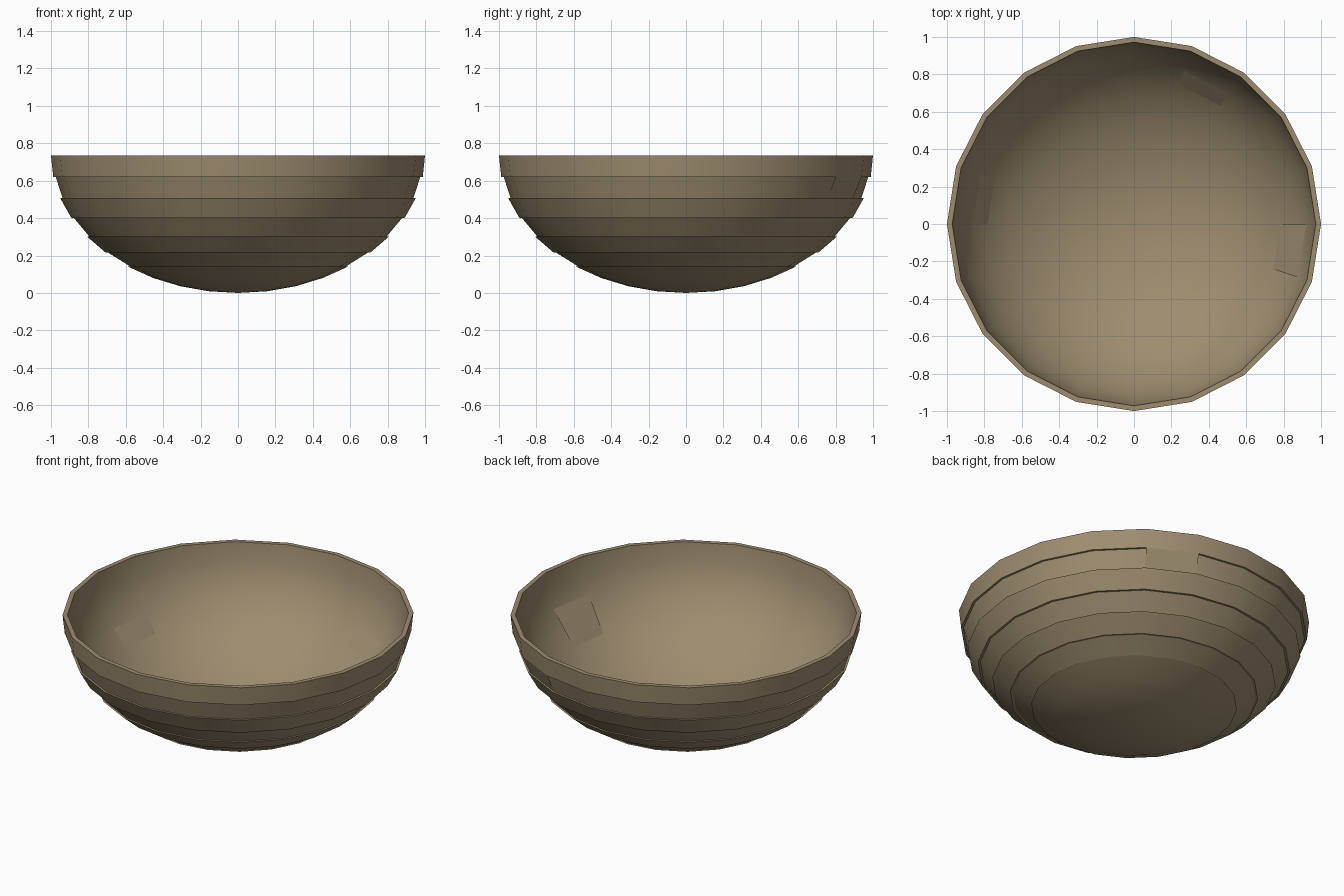
import bpy, bmesh
from math import sin, cos, radians, pi

if "Cube" in bpy.data.objects:
    bpy.data.objects.remove(bpy.data.objects["Cube"])

SIDES, H, WALL, STEP = 20, 0.735, 0.028, 0.013

mat = bpy.data.materials.new("clay")
mat.diffuse_color = (0.34, 0.265, 0.16, 1)
mat.use_nodes = True
mat.node_tree.nodes["Principled BSDF"].inputs["Base Color"].default_value = mat.diffuse_color


def shell(deg, inset=0.0):
    """Radius and height on the half ellipsoid, deg below the rim."""
    a = radians(deg)
    return (1 - inset) * cos(a), H - (H - inset * 0.8) * sin(a)


def finish(name, bm, smooth=True):
    me = bpy.data.meshes.new(name)
    bm.to_mesh(me)
    bm.free()
    ob = bpy.data.objects.new(name, me)
    bpy.context.collection.objects.link(ob)
    me.materials.append(mat)
    if smooth:
        bpy.ops.object.select_all(action='DESELECT')
        ob.select_set(True)
        bpy.context.view_layer.objects.active = ob
        bpy.ops.object.shade_smooth_by_angle(angle=radians(30))
    return ob


def point(r, z, step):
    a = 2 * pi * step / SIDES
    return (r * cos(a), r * sin(a), z)


# Bowl: stepped bands outside, smooth curve inside, lathed as one closed shell
profile = []
for band in range(6):
    back = STEP if band % 2 else 0.0
    for deg in (band * 9, band * 9 + 9):
        r, z = shell(deg)
        profile.append((r - back, z))
profile += [shell(d) for d in (54, 63, 72, 81)]
inner = [shell(d, WALL) for d in range(0, 90, 9)]

bm = bmesh.new()
outline = inner[::-1] + profile
rings = [[bm.verts.new(point(r, z, i)) for i in range(SIDES)] for r, z in outline]
for lo, hi in zip(rings, rings[1:]):
    for i in range(SIDES):
        j = (i + 1) % SIDES
        bm.faces.new((lo[i], lo[j], hi[j], hi[i]))
for ring, z in ((rings[0], WALL * 0.8), (rings[-1], 0.0)):
    tip = bm.verts.new((0, 0, z))
    for i in range(SIDES):
        bm.faces.new((ring[i], ring[(i + 1) % SIDES], tip))
bmesh.ops.recalc_face_normals(bm, faces=bm.faces)
finish("bowl", bm)


# Flat patches, each one side wide: step, upper and lower profile points
def patch(name, step, top, bottom, outward):
    bm = bmesh.new()
    quad = [point(*top, step), point(*top, step + 1),
            point(*bottom, step + 1), point(*bottom, step)]
    if outward:
        quad.reverse()
    bm.faces.new([bm.verts.new(p) for p in quad])
    finish(name, bm, smooth=False)


lift = WALL + 0.004
patch("inner_patch_right", -1, shell(18, lift), shell(36, lift), False)
patch("inner_patch_back", 3, shell(27, lift), shell(36, lift), False)
patch("inner_patch_left", 9, shell(27, lift), shell(36, lift), False)
r, z = shell(18)
patch("outer_patch_back", 3, shell(9), (r - STEP + 0.001, z), True)
